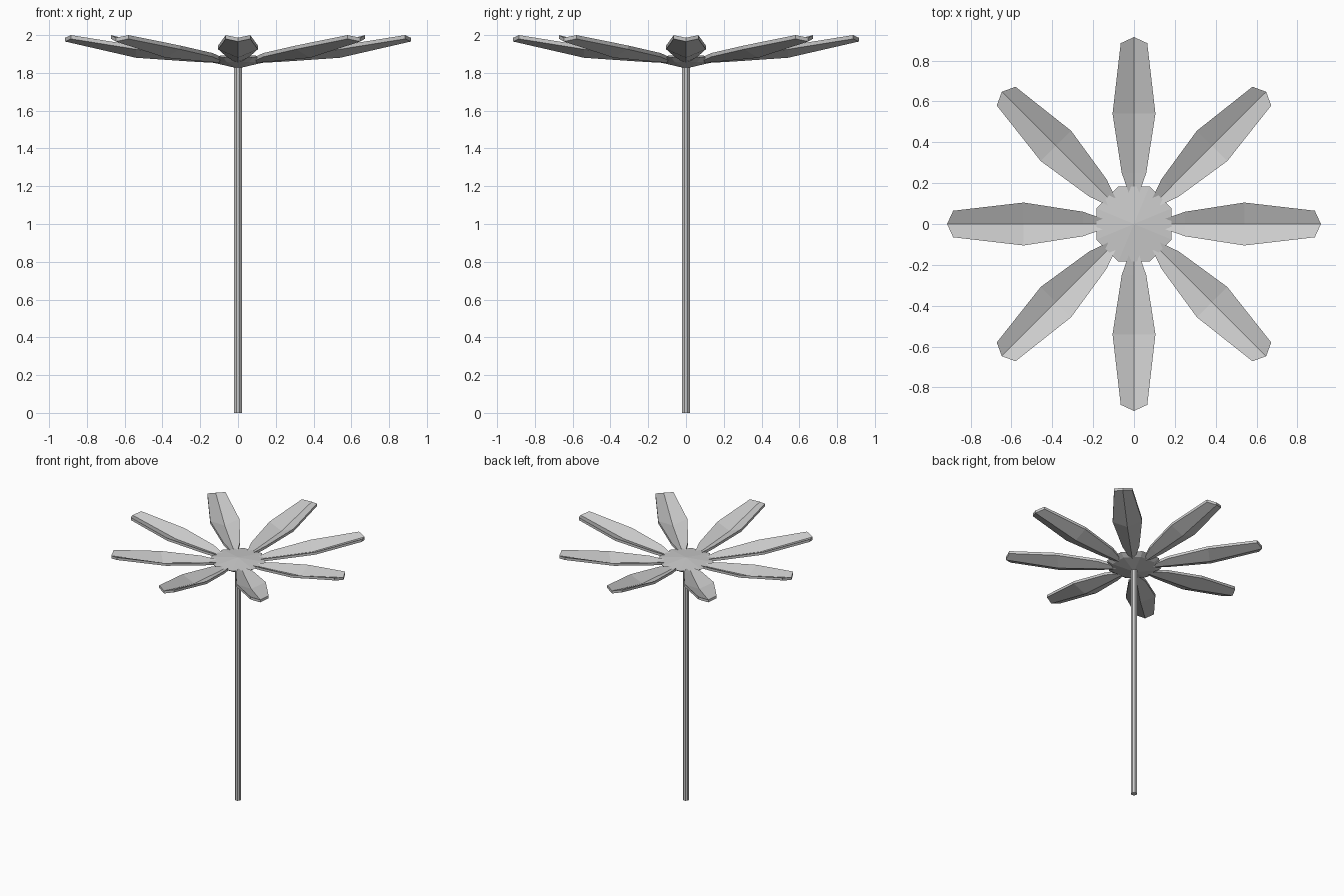
import bpy, bmesh, math

if "Cube" in bpy.data.objects:
    bpy.data.objects.remove(bpy.data.objects["Cube"])

def make_object(name, verts, faces):
    mesh = bpy.data.meshes.new(name)
    mesh.from_pydata(verts, [], faces)
    bm = bmesh.new()
    bm.from_mesh(mesh)
    bmesh.ops.recalc_face_normals(bm, faces=bm.faces)
    bm.to_mesh(mesh)
    bm.free()
    obj = bpy.data.objects.new(name, mesh)
    bpy.context.collection.objects.link(obj)
    return obj

def lathe(name, profile, sides):
    """Closed solid from (radius, z) rings with a pole at each end."""
    verts, faces = [], []
    for r, z in profile[1:-1]:
        for i in range(sides):
            a = 2 * math.pi * (i + 0.5) / sides
            verts.append((r * math.cos(a), r * math.sin(a), z))
    n = len(profile) - 2
    bottom, top = len(verts), len(verts) + 1
    verts += [(0, 0, profile[0][1]), (0, 0, profile[-1][1])]
    for i in range(sides):
        j = (i + 1) % sides
        for k in range(n - 1):
            faces.append((k * sides + i, k * sides + j,
                          (k + 1) * sides + j, (k + 1) * sides + i))
        faces.append((bottom, j, i))
        faces.append((top, (n - 1) * sides + i, (n - 1) * sides + j))
    return make_object(name, verts, faces)

# Stem
lathe("stem", [(0, 0), (0.023, 0), (0.023, 1.85), (0, 1.85)], 8)

# Flower centre: shallow cup below, low cone on top
lathe("flower_centre", [(0, 1.828), (0.03, 1.83), (0.16, 1.858),
                        (0.2, 1.882), (0, 1.9)], 8)

# Petals: creased strips; (rib radius, rib z, edge radius, edge z, half width)
STATIONS = [
    (0.12, 1.853, 0.12, 1.858, 0.014),
    (0.25, 1.860, 0.25, 1.885, 0.060),
    (0.54, 1.880, 0.54, 1.925, 0.105),
    (0.915, 1.966, 0.885, 1.980, 0.065),
]
THICK = 0.02

def petal(name, angle):
    verts, faces = [], []
    c, s = math.cos(angle), math.sin(angle)
    for rib_r, rib_z, edge_r, edge_z, w in STATIONS:
        section = [(edge_r, -w, edge_z), (rib_r, 0, rib_z), (edge_r, w, edge_z)]
        for x, y, z in section + [(x, y, z + THICK) for x, y, z in section[::-1]]:
            verts.append((x * c - y * s, x * s + y * c, z))
    for k in range(len(STATIONS) - 1):
        for i in range(6):
            j = (i + 1) % 6
            faces.append((6 * k + i, 6 * k + j, 6 * k + 6 + j, 6 * k + 6 + i))
    e = 6 * (len(STATIONS) - 1)
    for b in (0, e):
        faces += [(b, b + 1, b + 4, b + 5), (b + 1, b + 2, b + 3, b + 4)]
    make_object(name, verts, faces)

for n in range(8):
    petal(f"petal_{n + 1}", n * math.pi / 4)
